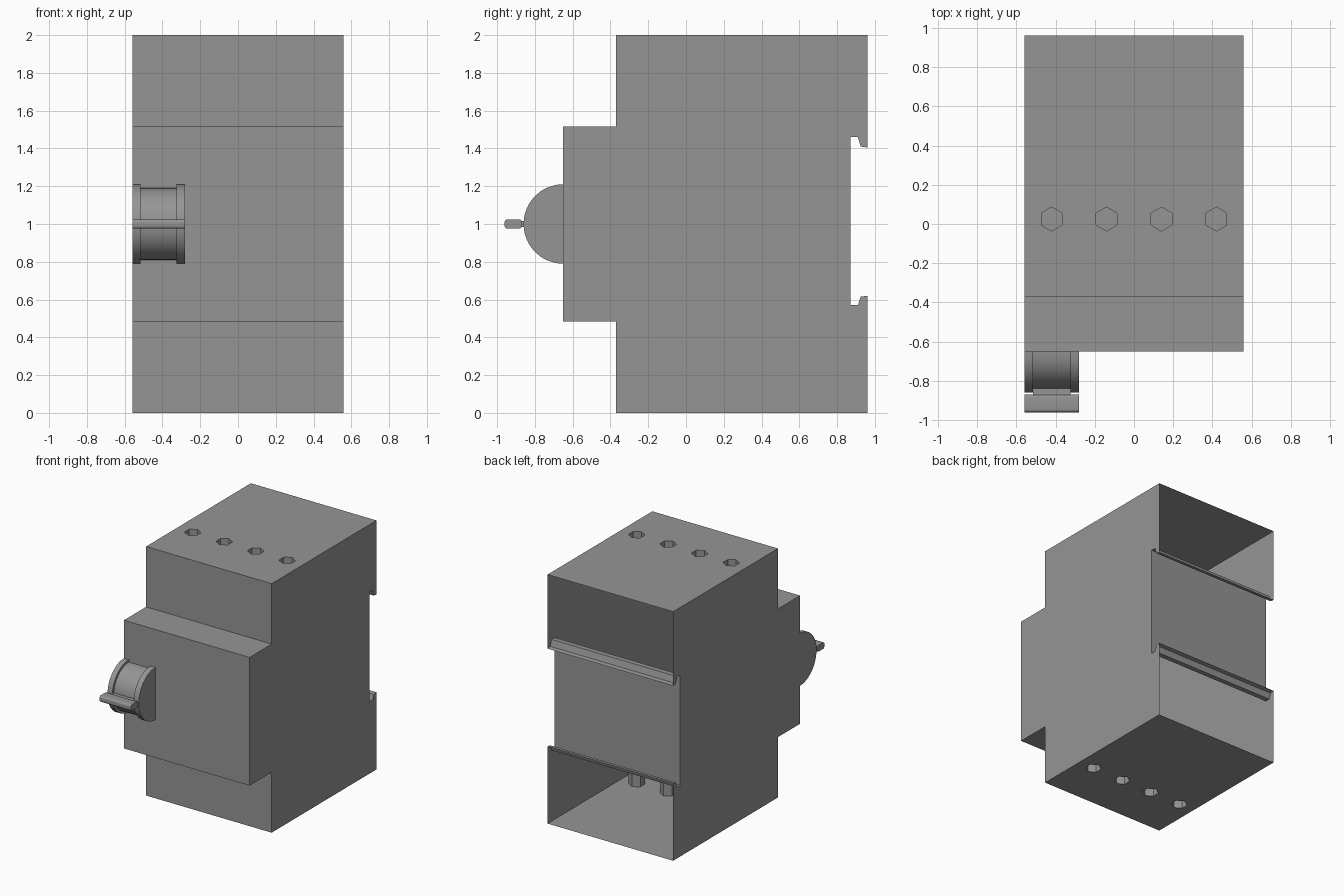
import bpy, bmesh, math

default = bpy.data.objects.get("Cube")
if default:
    bpy.data.objects.remove(default)

# Single plastic colour
grey = bpy.data.materials.new("grey plastic")
grey.use_nodes = True
grey.diffuse_color = (0.3, 0.3, 0.3, 1)
grey.node_tree.nodes["Principled BSDF"].inputs["Base Color"].default_value = (0.3, 0.3, 0.3, 1)

HALF = 0.558          # half the body width
TERMINALS = (-0.42, -0.14, 0.14, 0.42)


def add_object(name, bm):
    bmesh.ops.recalc_face_normals(bm, faces=bm.faces)
    mesh = bpy.data.meshes.new(name)
    bm.to_mesh(mesh)
    bm.free()
    mesh.materials.append(grey)
    obj = bpy.data.objects.new(name, mesh)
    bpy.context.scene.collection.objects.link(obj)
    return obj


def prism(name, profile, x0, x1):
    """Closed solid from a (y, z) profile extruded along x."""
    bm = bmesh.new()
    face = bm.faces.new([bm.verts.new((x0, y, z)) for y, z in profile])
    out = bmesh.ops.extrude_face_region(bm, geom=[face])
    moved = [v for v in out["geom"] if isinstance(v, bmesh.types.BMVert)]
    bmesh.ops.translate(bm, verts=moved, vec=(x1 - x0, 0, 0))
    return add_object(name, bm)


def smooth(obj):
    bpy.ops.object.select_all(action='DESELECT')
    obj.select_set(True)
    bpy.context.view_layer.objects.active = obj
    bpy.ops.object.shade_smooth_by_angle(angle=math.radians(30))


# Housing: stepped thin shell, open at the back above and below the rail slot
half_profile = [(0.87, 1.46), (0.91, 1.46), (0.925, 1.41), (0.96, 1.405),
                (0.96, 2), (-0.37, 2), (-0.37, 1.515), (-0.65, 1.515)]
lower = [(0.87, 0.57), (0.91, 0.57), (0.925, 0.615), (0.96, 0.62),
         (0.96, 0), (-0.37, 0), (-0.37, 0.485), (-0.65, 0.485)]
profile = half_profile + lower[::-1]
bm = bmesh.new()
sides = [[bm.verts.new((x, y, z)) for y, z in profile] for x in (-HALF, HALF)]
for side in sides:
    bm.faces.new(side)
count = len(profile)
for i in range(count):
    j = (i + 1) % count
    (ya, za), (yb, zb) = profile[i], profile[j]
    if ya == yb == 0.96:
        continue                      # open back
    corners = [sides[0][i], sides[0][j], sides[1][j], sides[1][i]]
    if za == zb and za in (0, 2):
        # Top and bottom walls with hexagonal screw wells
        edges = []
        inward = 0.25 if za == 0 else -0.25
        for a, b in zip(corners, corners[1:] + corners[:1]):
            edges.append(bm.edges.get((a, b)) or bm.edges.new((a, b)))
        for x in TERMINALS:
            rim, base = [], []
            for k in range(6):
                t = math.pi / 6 + k * math.pi / 3
                px, py = x + 0.061 * math.cos(t), 0.025 + 0.061 * math.sin(t)
                rim.append(bm.verts.new((px, py, za)))
                base.append(bm.verts.new((px, py, za + inward)))
            for k in range(6):
                n = (k + 1) % 6
                bm.faces.new((rim[k], rim[n], base[n], base[k]))
                edges.append(bm.edges.get((rim[k], rim[n])))
            bm.faces.new(base)
        bmesh.ops.triangle_fill(bm, edges=edges, use_beauty=True, normal=(0, 0, 1))
    else:
        bm.faces.new(corners)
add_object("housing", bm)


# Switch: half-round drum between two larger cheeks
def half_round(radius, steps=24):
    return [(-0.65 - radius * math.sin(math.pi * i / steps),
             1 + radius * math.cos(math.pi * i / steps)) for i in range(steps + 1)]


for name, radius, x0, x1 in (("left_switch_cheek", 0.21, -0.325, -0.28),
                             ("switch_drum", 0.19, -0.515, -0.325),
                             ("right_switch_cheek", 0.21, -HALF, -0.515)):
    smooth(prism(name, half_round(radius), x0, x1))

# Lever: narrow stem and a wide rounded grip
prism("lever_stem", [(-0.88, 0.985), (-0.82, 0.985), (-0.82, 1.015), (-0.88, 1.015)],
      -0.515, -0.325)
grip = []
for cy, cz, start in ((-0.885, 1.01, 0), (-0.945, 1.01, 90),
                      (-0.945, 0.99, 180), (-0.885, 0.99, 270)):
    for k in range(5):
        t = math.radians(start + k * 22.5)
        grip.append((cy + 0.015 * math.cos(t), cz + 0.015 * math.sin(t)))
smooth(prism("lever_grip", grip, -HALF, -0.28))
